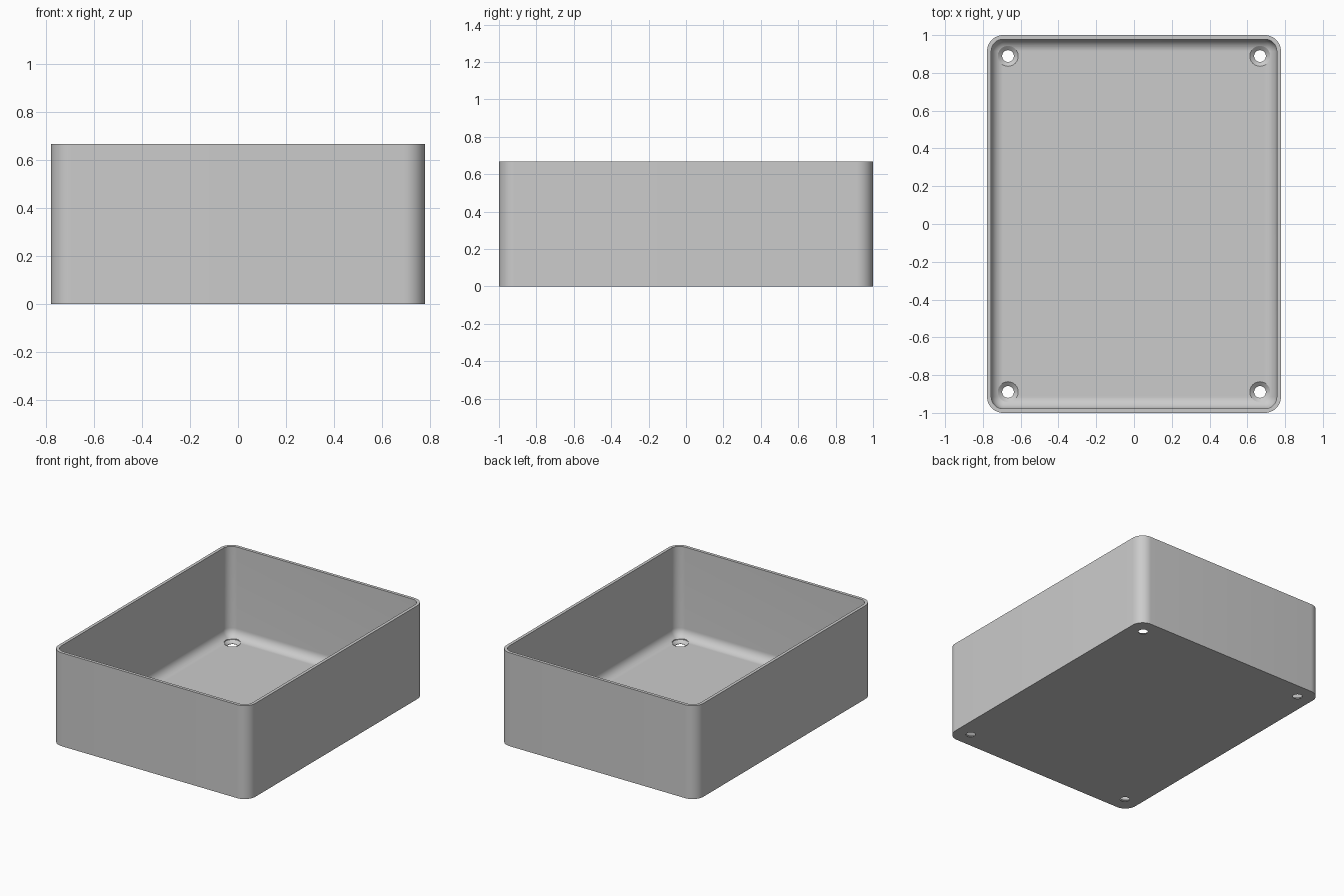
import bpy, bmesh
from math import sin, cos, pi

cube = bpy.data.objects.get("Cube")
if cube:
    bpy.data.objects.remove(cube, do_unlink=True)

HALF_X, HALF_Y, HEIGHT = 0.778, 1.0, 0.667
WALL, RADIUS = 0.022, 0.086
INNER = RADIUS - WALL
SEGMENTS = 12


def make_object(name, bm):
    bmesh.ops.remove_doubles(bm, verts=bm.verts, dist=1e-5)
    bmesh.ops.recalc_face_normals(bm, faces=bm.faces)
    mesh = bpy.data.meshes.new(name)
    bm.to_mesh(mesh)
    bm.free()
    obj = bpy.data.objects.new(name, mesh)
    bpy.context.collection.objects.link(obj)
    return obj


def rounded_ring(bm, radius, z):
    """Rounded rectangle whose corner arcs all share the same centres."""
    cx, cy = HALF_X - RADIUS, HALF_Y - RADIUS
    ring = []
    for corner, (sx, sy) in enumerate([(1, 1), (-1, 1), (-1, -1), (1, -1)]):
        for i in range(SEGMENTS + 1):
            a = (corner + i / SEGMENTS) * pi / 2
            ring.append(bm.verts.new((sx * cx + radius * cos(a), sy * cy + radius * sin(a), z)))
    return ring


def circle_ring(bm, x, y, radius, z, count=40):
    return [bm.verts.new((x + radius * cos(2 * pi * i / count),
                          y + radius * sin(2 * pi * i / count), z)) for i in range(count)]


def loft(bm, rings):
    for low, high in zip(rings, rings[1:]):
        n = len(low)
        for i in range(n):
            j = (i + 1) % n
            bm.faces.new((low[i], low[j], high[j], high[i]))
    bm.faces.new(rings[0])
    bm.faces.new(rings[-1])


# Open tray: outer wall, flat rim, inner wall, rounded inner fillet, floor
profile = [(RADIUS, 0), (RADIUS, HEIGHT), (INNER, HEIGHT)]
for i in range(SEGMENTS + 1):
    a = i / SEGMENTS * pi / 2
    profile.append((max(INNER * cos(a), 0.0005), WALL + INNER * (1 - sin(a))))
bm = bmesh.new()
loft(bm, [rounded_ring(bm, r, z) for r, z in profile])
tray = make_object("tray", bm)

# Countersunk screw holes in the four floor corners
bm = bmesh.new()
for x in (-0.667, 0.667):
    for y in (-0.889, 0.889):
        loft(bm, [circle_ring(bm, x, y, r, z) for r, z in
                  [(0.031, -0.05), (0.031, 0.003), (0.054, WALL), (0.054, 0.15)]])
cutter = make_object("screw_hole_cutter", bm)
cutter.hide_render = True

bpy.ops.object.select_all(action='DESELECT')
bpy.context.view_layer.objects.active = tray
tray.select_set(True)
cut = tray.modifiers.new("screw_holes", 'BOOLEAN')
cut.operation = 'DIFFERENCE'
cut.solver = 'EXACT'
cut.object = cutter
bpy.ops.object.modifier_apply(modifier=cut.name)
bpy.data.objects.remove(cutter, do_unlink=True)

# Plain grey plastic
grey = bpy.data.materials.new("grey plastic")
grey.use_nodes = True
color = (0.6, 0.6, 0.6, 1)
grey.diffuse_color = color
grey.node_tree.nodes["Principled BSDF"].inputs["Base Color"].default_value = color
tray.data.materials.clear()
tray.data.materials.append(grey)

bpy.ops.object.shade_smooth_by_angle(angle=pi / 6)
